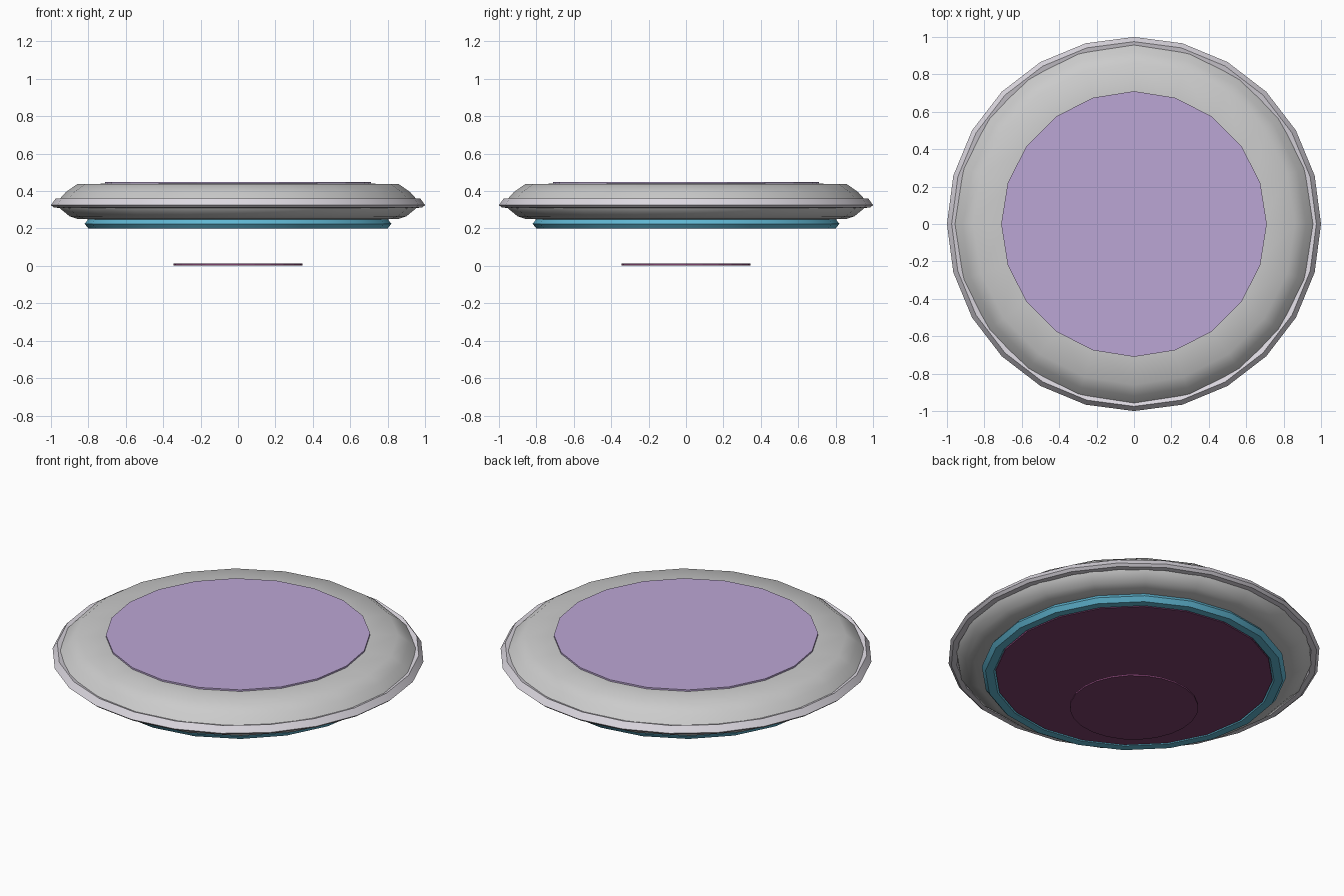
import bpy, bmesh
from math import sin, cos, tau, radians

if "Cube" in bpy.data.objects:
    bpy.data.objects.remove(bpy.data.objects["Cube"])


def material(name, color):
    m = bpy.data.materials.new(name)
    m.diffuse_color = (*color, 1)
    m.use_nodes = True
    m.node_tree.nodes["Principled BSDF"].inputs["Base Color"].default_value = m.diffuse_color
    return m


def finish(name, bm, mat, smooth):
    bmesh.ops.recalc_face_normals(bm, faces=bm.faces)
    mesh = bpy.data.meshes.new(name)
    bm.to_mesh(mesh)
    bm.free()
    obj = bpy.data.objects.new(name, mesh)
    bpy.context.collection.objects.link(obj)
    if mat:
        mesh.materials.append(mat)
    if smooth:
        bpy.ops.object.select_all(action='DESELECT')
        obj.select_set(True)
        bpy.context.view_layer.objects.active = obj
        bpy.ops.object.shade_smooth_by_angle(angle=radians(smooth))
    return obj


def lathe(name, profile, sides, mat=None, closed=False, smooth=0):
    """Spin (radius, z) points around the z axis."""
    bm = bmesh.new()
    rings = [[bm.verts.new((r * cos(tau * i / sides), r * sin(tau * i / sides), z))
              for i in range(sides)] for r, z in profile]
    pairs = list(zip(rings, rings[1:]))
    if closed:
        pairs.append((rings[-1], rings[0]))
    for a, b in pairs:
        for i in range(sides):
            j = (i + 1) % sides
            bm.faces.new((a[i], a[j], b[j], b[i]))
    return finish(name, bm, mat, smooth)


def disc(name, radius, z, thickness, sides, mat):
    bm = bmesh.new()
    bmesh.ops.create_cone(bm, cap_ends=True, segments=sides, radius1=radius,
                          radius2=radius, depth=thickness)
    bmesh.ops.translate(bm, verts=bm.verts, vec=(0, 0, z))
    return finish(name, bm, mat, 0)


lavender = material("lavender_glass", (0.50, 0.38, 0.66))
plum = material("plum", (0.20, 0.05, 0.15))
teal = material("teal", (0.12, 0.48, 0.66))
pale = material("pale_rim", (0.72, 0.69, 0.75))

# Rounded hull ring, open where the two large discs close it
lathe("hull", [(0.69, 0.44), (0.86, 0.437), (0.92, 0.395), (0.965, 0.345),
               (0.955, 0.31), (0.90, 0.265), (0.86, 0.252), (0.72, 0.245)],
      20, smooth=50)

# Outer rim band and lower glow ring
lathe("outer_rim", [(1.0, 0.325), (0.975, 0.36), (0.945, 0.35), (0.955, 0.31), (0.985, 0.312)],
      24, pale, closed=True, smooth=30)
lathe("lower_ring", [(0.82, 0.225), (0.80, 0.25), (0.755, 0.25), (0.735, 0.225),
                     (0.755, 0.2), (0.80, 0.2)],
      20, teal, closed=True, smooth=30)

# Top panel, underside panel and the small floating base disc
disc("top_panel", 0.71, 0.444, 0.010, 20, lavender)
disc("underside_panel", 0.745, 0.206, 0.010, 20, plum)
disc("base_disc", 0.345, 0.008, 0.010, 24, plum)
